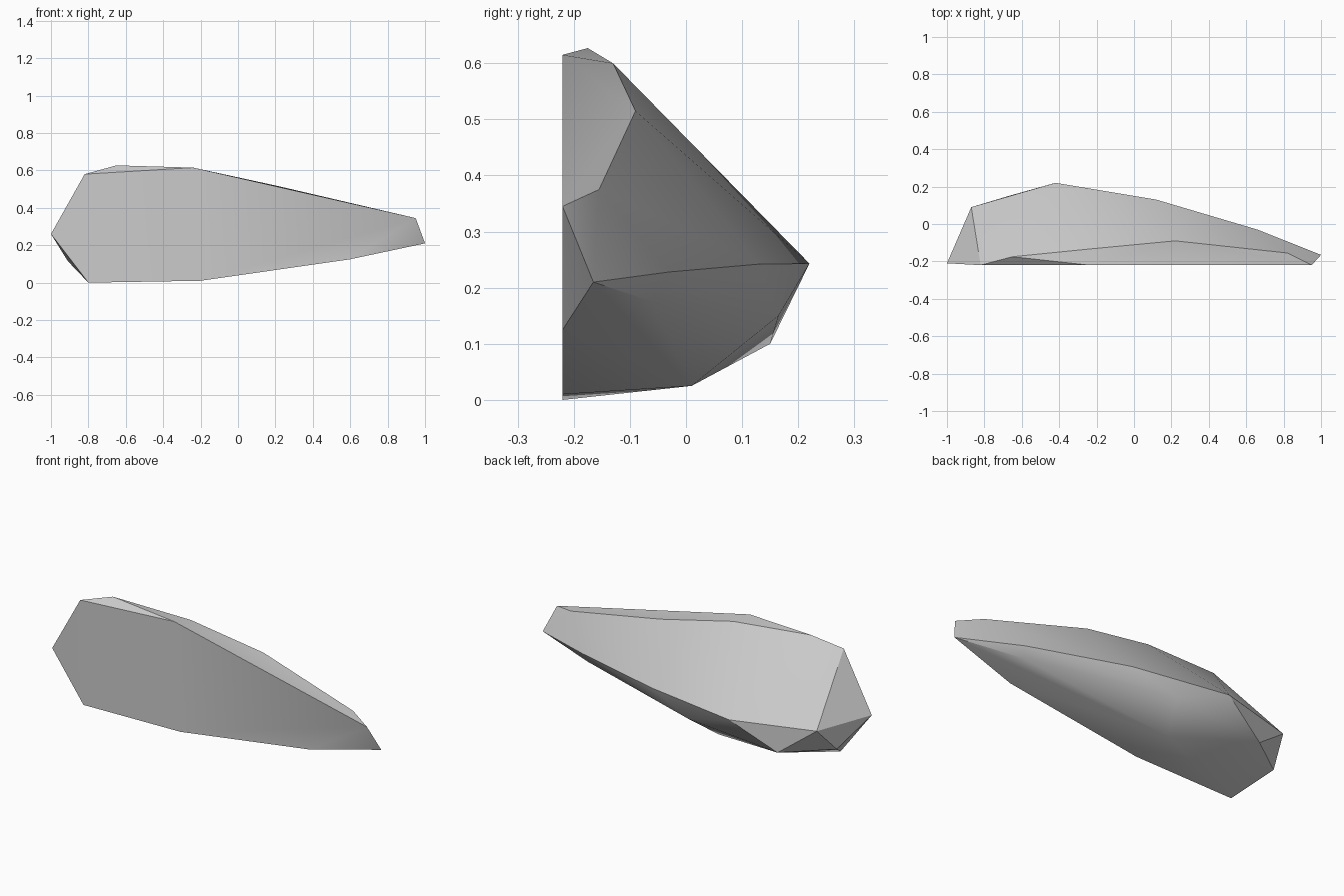
import bpy
import bmesh
import math

default_cube = bpy.data.objects.get("Cube")
if default_cube:
    bpy.data.objects.remove(default_cube, do_unlink=True)


def make_material(name, rgb):
    """One flat colour for viewport and render."""
    material = bpy.data.materials.new(name)
    material.use_nodes = True
    colour = (*rgb, 1.0)
    material.diffuse_color = colour
    shader = material.node_tree.nodes["Principled BSDF"]
    shader.inputs["Base Color"].default_value = colour
    shader.inputs["Roughness"].default_value = 0.9
    return material


def build_chiselled_rock(name, outlines, material):
    """Wrap a set of corner outlines in one faceted convex skin."""
    bm = bmesh.new()
    for outline in outlines:
        for corner in outline:
            bm.verts.new(corner)
    hull = bmesh.ops.convex_hull(bm, input=bm.verts, use_existing_faces=False)
    inside = [v for v in hull["geom_interior"] if isinstance(v, bmesh.types.BMVert)]
    bmesh.ops.delete(bm, geom=inside, context="VERTS")
    bmesh.ops.recalc_face_normals(bm, faces=bm.faces)
    mesh = bpy.data.meshes.new(name)
    bm.to_mesh(mesh)
    bm.free()
    mesh.materials.append(material)
    rock = bpy.data.objects.new(name, mesh)
    bpy.context.collection.objects.link(rock)
    return rock


FRONT = -0.22

# Flat cleaved front, as (x, z) corners
front_outline = [(x, FRONT, z) for x, z in (
    (-0.82, 0.58), (-0.24, 0.615), (0.95, 0.345),
    (0.6, 0.125), (-0.2, 0.01), (-0.8, 0))]

# Blunt left corner and narrow right tip
end_points = [(-1, -0.21, 0.26), (1, -0.165, 0.21)]

# Upper bevel just behind the front
top_ridge = [(-0.65, -0.175, 0.627), (-0.2, -0.13, 0.6),
             (0.22, -0.09, 0.515), (0.82, -0.155, 0.375)]

# Widest line around the back
back_ridge = [(-0.87, 0.09, 0.25), (-0.42, 0.22, 0.243),
              (0.12, 0.13, 0.242), (0.66, -0.03, 0.228)]

# Underside corners
under_ridge = [(-0.91, -0.03, 0.115), (-0.67, 0.15, 0.1), (-0.21, 0.01, 0.025),
               (-0.13, 0.165, 0.15), (0.65, -0.06, 0.175)]

stone = make_material("stone grey", (0.6, 0.6, 0.6))
rock = build_chiselled_rock(
    "rock_shard",
    (front_outline, end_points, top_ridge, back_ridge, under_ridge),
    stone)

# Soft shading over shallow facets, crisp on the strong edges
bpy.ops.object.select_all(action="DESELECT")
rock.select_set(True)
bpy.context.view_layer.objects.active = rock
bpy.ops.object.shade_smooth_by_angle(angle=math.radians(30))
